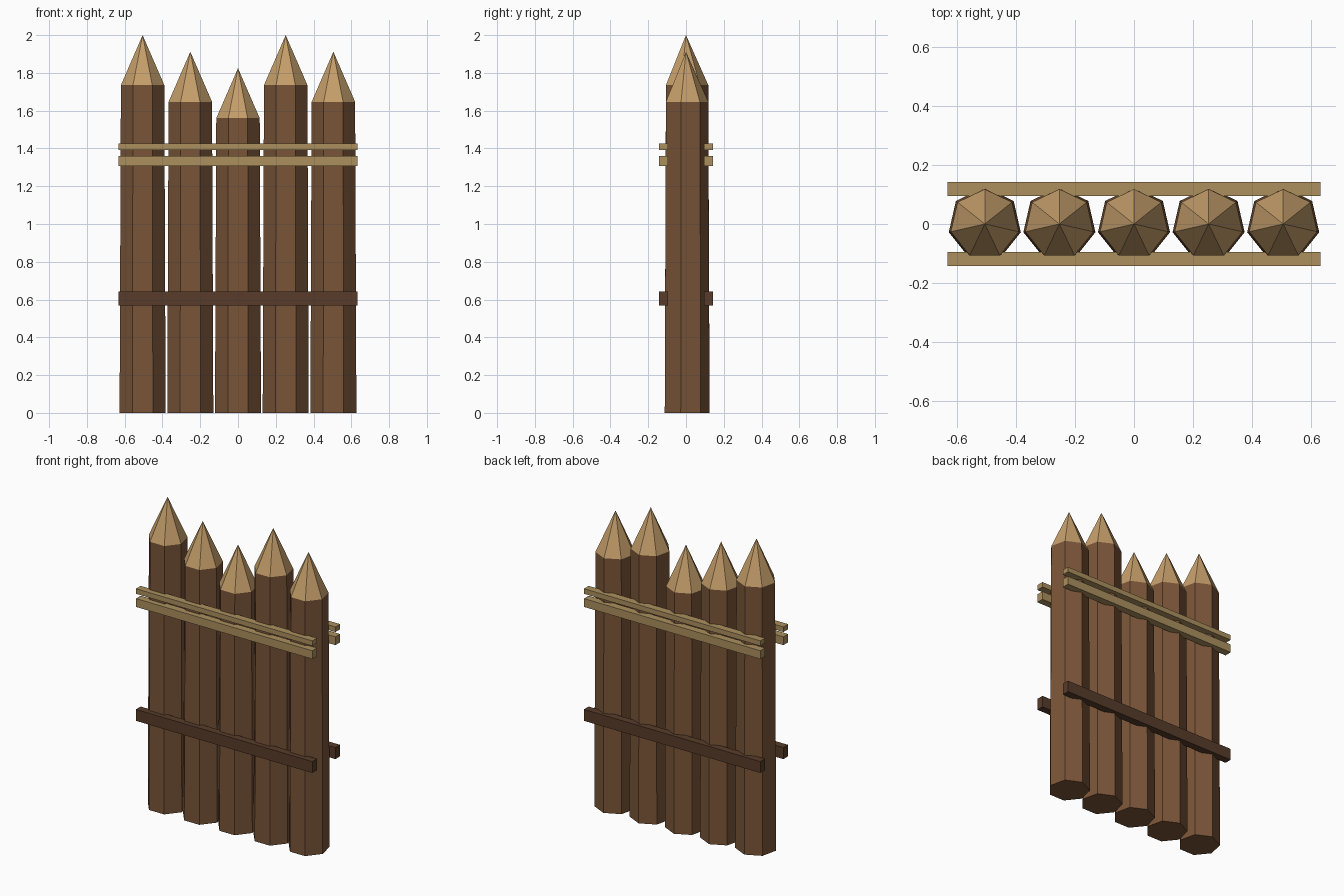
import bpy
from math import sin, cos, pi

if "Cube" in bpy.data.objects:
    bpy.data.objects.remove(bpy.data.objects["Cube"])

SIDES = 7


def srgb(r, g, b):
    return [((c / 255 + 0.055) / 1.055) ** 2.4 for c in (r, g, b)] + [1]


def material(name, rgb):
    m = bpy.data.materials.new(name)
    m.diffuse_color = srgb(*rgb)
    m.use_nodes = True
    m.node_tree.nodes["Principled BSDF"].inputs["Base Color"].default_value = m.diffuse_color
    return m


bark = material("bark", (122, 85, 56))
cut_wood = material("cut_wood", (196, 158, 106))
rope = material("rope", (172, 144, 94))
dark_wood = material("dark_wood", (88, 60, 42))


def add_mesh(name, verts, faces, mats):
    me = bpy.data.meshes.new(name)
    me.from_pydata(verts, [], faces)
    for m in mats:
        me.materials.append(m)
    ob = bpy.data.objects.new(name, me)
    bpy.context.collection.objects.link(ob)
    return ob


def ring(radius, z):
    return [(radius * sin(2 * pi * i / SIDES), radius * cos(2 * pi * i / SIDES), z)
            for i in range(SIDES)]


def stake(name, x, top):
    """Tapered seven-sided log with a sharpened tip."""
    verts = ring(0.125, 0) + ring(0.118, top - 0.265) + [(0, 0, top)]
    faces = [tuple(range(SIDES))]
    for i in range(SIDES):
        j = (i + 1) % SIDES
        faces.append((j, i, i + SIDES, j + SIDES))
    for i in range(SIDES):
        faces.append((SIDES + (i + 1) % SIDES, SIDES + i, 2 * SIDES))
    ob = add_mesh(name, verts, faces, [bark, cut_wood])
    for p in ob.data.polygons[-SIDES:]:
        p.material_index = 1
    ob.location.x = x


def rail(name, y0, y1, z0, z1, mat):
    """Box spanning the whole width of the fence."""
    verts = [(x, y, z) for x in (-0.632, 0.632) for y in (y0, y1) for z in (z0, z1)]
    faces = [(0, 1, 3, 2), (4, 6, 7, 5), (0, 4, 5, 1),
             (2, 3, 7, 6), (0, 2, 6, 4), (1, 5, 7, 3)]
    add_mesh(name, verts, faces, [mat])


# Row of stakes
for i, top in enumerate((2.0, 1.912, 1.825, 2.0, 1.912)):
    stake(f"stake_{i + 1}", (i - 2) * 0.2525, top)

# Cross rails and rope bindings on both sides
for side, y0, y1 in (("front", -0.142, -0.094), ("back", 0.094, 0.142)):
    rail(f"{side}_lower_rail", y0, y1, 0.569, 0.643, dark_wood)
    rail(f"{side}_thick_rope", y0, y1, 1.307, 1.361, rope)
    rail(f"{side}_thin_rope", y0, y1, 1.392, 1.425, rope)
